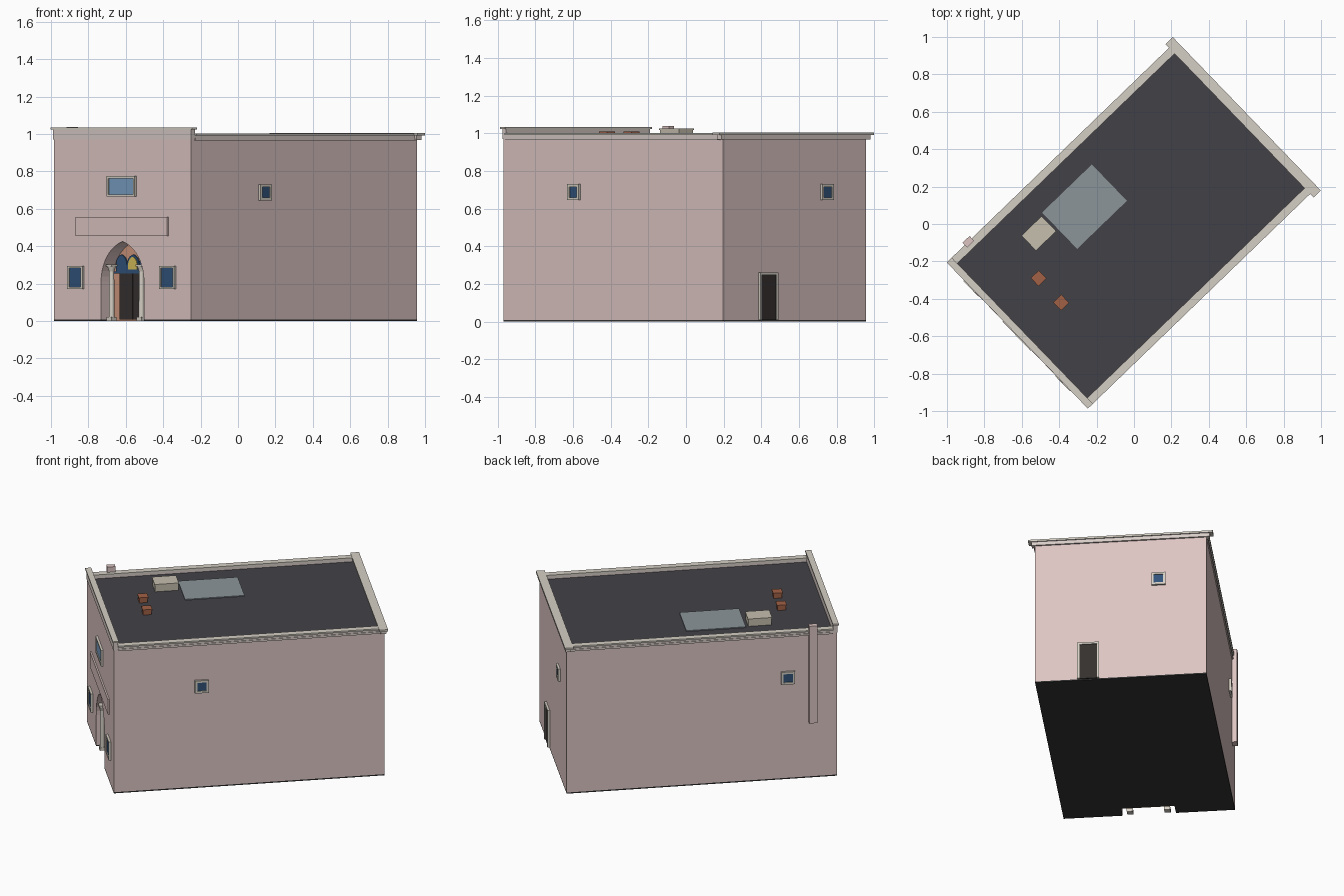
import bpy, bmesh, math
from mathutils import Matrix

if "Cube" in bpy.data.objects:
    bpy.data.objects.remove(bpy.data.objects["Cube"])

# Building frame: local x runs along the facade, local y runs into the building
FRAME = Matrix.Translation((-0.6175, -0.59, 0)) @ Matrix.Rotation(math.radians(-46), 4, 'Z')
HW, DEPTH = 0.5285, 1.68
COLORS = {
    "pink": (0.72, 0.56, 0.54), "pale": (0.68, 0.60, 0.57), "stone": (0.66, 0.62, 0.55),
    "roof": (0.055, 0.053, 0.062), "base": (0.035, 0.035, 0.037), "glass": (0.03, 0.085, 0.19),
    "sky": (0.18, 0.33, 0.52), "skylight": (0.26, 0.30, 0.32), "clay": (0.36, 0.12, 0.06),
    "tan": (0.60, 0.30, 0.20), "door": (0.035, 0.03, 0.028), "yellow": (0.65, 0.50, 0.10),
    "vent": (0.56, 0.52, 0.42)}
MATS = {}
for key, c in COLORS.items():
    MATS[key] = bpy.data.materials.new(key)
    MATS[key].diffuse_color = (*c, 1)


def finish(name, bm, mat, extra=Matrix()):
    bmesh.ops.recalc_face_normals(bm, faces=bm.faces)
    me = bpy.data.meshes.new(name)
    bm.to_mesh(me)
    bm.free()
    ob = bpy.data.objects.new(name, me)
    bpy.context.collection.objects.link(ob)
    ob.matrix_world = FRAME @ extra
    if mat:
        me.materials.append(MATS[mat])
    return ob


def box(name, x, y, z, mat, extra=Matrix()):
    bm = bmesh.new()
    m = Matrix.Translation((sum(x) / 2, sum(y) / 2, sum(z) / 2)) @ Matrix.Diagonal(
        (x[1] - x[0], y[1] - y[0], z[1] - z[0], 1))
    bmesh.ops.create_cube(bm, size=1, matrix=m)
    return finish(name, bm, mat, extra)


def arch(name, cx, w, z0, spring, apex, y, mat, n=10):
    """Pointed arch prism, half width w."""
    h = apex - spring
    r = (h * h + w * w) / (2 * w)
    top = math.asin(h / r)
    right = [(w - r + r * math.cos(top * i / n), spring + r * math.sin(top * i / n)) for i in range(n)]
    prof = [(-w, z0), (w, z0)] + right + [(0, apex)] + [(-a, b) for a, b in reversed(right)]
    bm = bmesh.new()
    f = bm.faces.new([bm.verts.new((cx + a, y[0], b)) for a, b in prof])
    ext = bmesh.ops.extrude_face_region(bm, geom=[f])
    bmesh.ops.translate(bm, verts=[v for v in ext["geom"] if isinstance(v, bmesh.types.BMVert)],
                        vec=(0, y[1] - y[0], 0))
    return finish(name, bm, mat)


def cyl(name, x, y, z0, z1, r0, r1, mat):
    bm = bmesh.new()
    bmesh.ops.create_cone(bm, cap_ends=True, segments=16, radius1=r0, radius2=r1, depth=z1 - z0,
                          matrix=Matrix.Translation((x, y, (z0 + z1) / 2)))
    ob = finish(name, bm, mat)
    for p in ob.data.polygons:
        p.use_smooth = abs(p.normal.z) < 0.9
    return ob


# Each wall: x runs along it, y = 0 is its surface, -y is outward
def wall(px, py, deg):
    return Matrix.Translation((px, py, 0)) @ Matrix.Rotation(math.radians(deg), 4, 'Z')


FRONT, RIGHT = wall(0, 0, 0), wall(HW, 0, 90)
BACK, LEFT = wall(0, DEPTH, 180), wall(-HW, DEPTH, -90)


def opening(name, side, cx, w, z0, z1, t, glass, sill=True):
    """Framed window or door on a wall."""
    for s in (-1, 1):
        a, b = sorted((cx + s * w, cx + s * (w - t)))
        box(name + "_jamb", (a, b), (-0.014, 0.005), (z0, z1), "stone", side)
    box(name + "_head", (cx - w + t, cx + w - t), (-0.014, 0.005), (z1 - t, z1), "stone", side)
    if sill:
        box(name + "_sill", (cx - w + t, cx + w - t), (-0.014, 0.005), (z0, z0 + t), "stone", side)
    box(name + "_pane", (cx - w + t, cx + w - t), (-0.008, 0.005), (z0, z1 - t), glass, side)


# Walls and base slab with the portal recess cut out
walls = box("walls", (-HW, HW), (0, DEPTH), (0.008, 0.97), "pink")
base = box("base_slab", (-HW, HW), (0, DEPTH), (0, 0.008), "base")
cutter = arch("portal_cutter", 0, 0.165, -0.1, 0.21, 0.425, (-0.1, 0.09), None)
cutter.hide_render = True
cutter.hide_set(True)
for ob in (walls, base):
    m = ob.modifiers.new("portal", 'BOOLEAN')
    m.operation, m.object, m.solver = 'DIFFERENCE', cutter, 'EXACT'

# Portal interior: tympanum wall, door leaves, three lancets, columns
arch("portal_back", 0, 0.164, 0, 0.21, 0.424, (0.085, 0.0905), "tan")
for s in (-1, 1):
    a, b = sorted((s * 0.003, s * 0.1))
    box("portal_door_leaf", (a, b), (0.076, 0.086), (0.008, 0.255), "door")
    x, y = s * 0.115, 0.03
    box("column_base", (x - 0.019, x + 0.019), (y - 0.019, y + 0.019), (0, 0.02), "stone")
    cyl("column_shaft", x, y, 0.02, 0.265, 0.015, 0.014, "stone")
    cyl("column_capital", x, y, 0.265, 0.292, 0.014, 0.023, "stone")
    box("column_abacus", (x - 0.022, x + 0.022), (y - 0.022, y + 0.022), (0.292, 0.303), "stone")
box("portal_transom", (-0.15, 0.15), (0.078, 0.086), (0.255, 0.265), "glass")
for cx, w in ((-0.09, 0.042), (0, 0.046), (0.09, 0.042)):
    arch("lancet_frame", cx, w, 0.265, 0.30, 0.355, (0.078, 0.086), "glass", 6)
arch("lancet_pane", 0, 0.034, 0.275, 0.30, 0.343, (0.074, 0.08), "yellow", 6)

# Facade panel and windows
box("facade_panel", (-0.353, 0.353), (-0.01, 0.005), (0.455, 0.555), "pink")
for s in (-1, 1):
    opening("lower_window", FRONT, s * 0.353, 0.058, 0.17, 0.295, 0.013, "glass")
opening("upper_window", FRONT, 0, 0.108, 0.665, 0.775, 0.012, "sky")
opening("right_window", RIGHT, 0.545, 0.043, 0.645, 0.73, 0.014, "glass")
opening("back_window", BACK, 0.234, 0.043, 0.645, 0.73, 0.014, "glass")
opening("left_window", LEFT, DEPTH - 0.305, 0.043, 0.645, 0.73, 0.014, "glass")
opening("back_door", BACK, -0.2, 0.067, 0.008, 0.26, 0.013, "door", False)

# Roof deck
box("roof_deck", (-0.51, 0.51), (0.02, 1.66), (0.965, 0.974), "roof")

# Parapets with cornice band and coping
box("front_parapet", (-0.532, 0.532), (-0.004, 0.025), (0.97, 1.024), "pale")
box("front_coping", (-0.543, 0.543), (-0.009, 0.028), (1.024, 1.034), "stone")
for s in (-1, 1):
    for name, a, b, z, mat in (("cornice", 0.503, 0.537, (0.965, 0.978), "pale"),
                               ("parapet", 0.503, 0.533, (0.978, 0.992), "pale"),
                               ("coping", 0.5, 0.543, (0.992, 1.002), "stone")):
        x = sorted((s * a, s * b))
        box("side_" + name, x, (0.025, 1.66), z, mat)
box("back_cornice", (-0.55, 0.55), (1.655, 1.69), (0.968, 0.992), "pale")
box("back_coping", (-0.57, 0.57), (1.643, 1.697), (0.992, 1.005), "stone")

# Roof fittings
box("skylight", (-0.381, -0.111), (0.543, 0.913), (0.97, 0.98), "skylight")
box("roof_unit", (-0.366, -0.26), (0.381, 0.525), (0.97, 1.018), "vent")
box("roof_unit_lid", (-0.369, -0.257), (0.378, 0.528), (1.018, 1.025), "vent")
for x, y in ((-0.141, 0.286), (0.036, 0.282)):
    box("clay_vent", (x - 0.026, x + 0.026), (y - 0.026, y + 0.026), (0.97, 1.003), "clay")
    box("clay_vent_cap", (x - 0.03, x + 0.03), (y - 0.03, y + 0.03), (1.003, 1.011), "clay")

# External flue on the left wall
box("flue", (-0.56, -0.525), (0.125, 0.177), (0.38, 1.038), "pink")

for m in bpy.data.materials:
    if m.users and not m.is_grease_pencil:
        m.use_nodes = True
        m.node_tree.nodes["Principled BSDF"].inputs["Base Color"].default_value = m.diffuse_color
